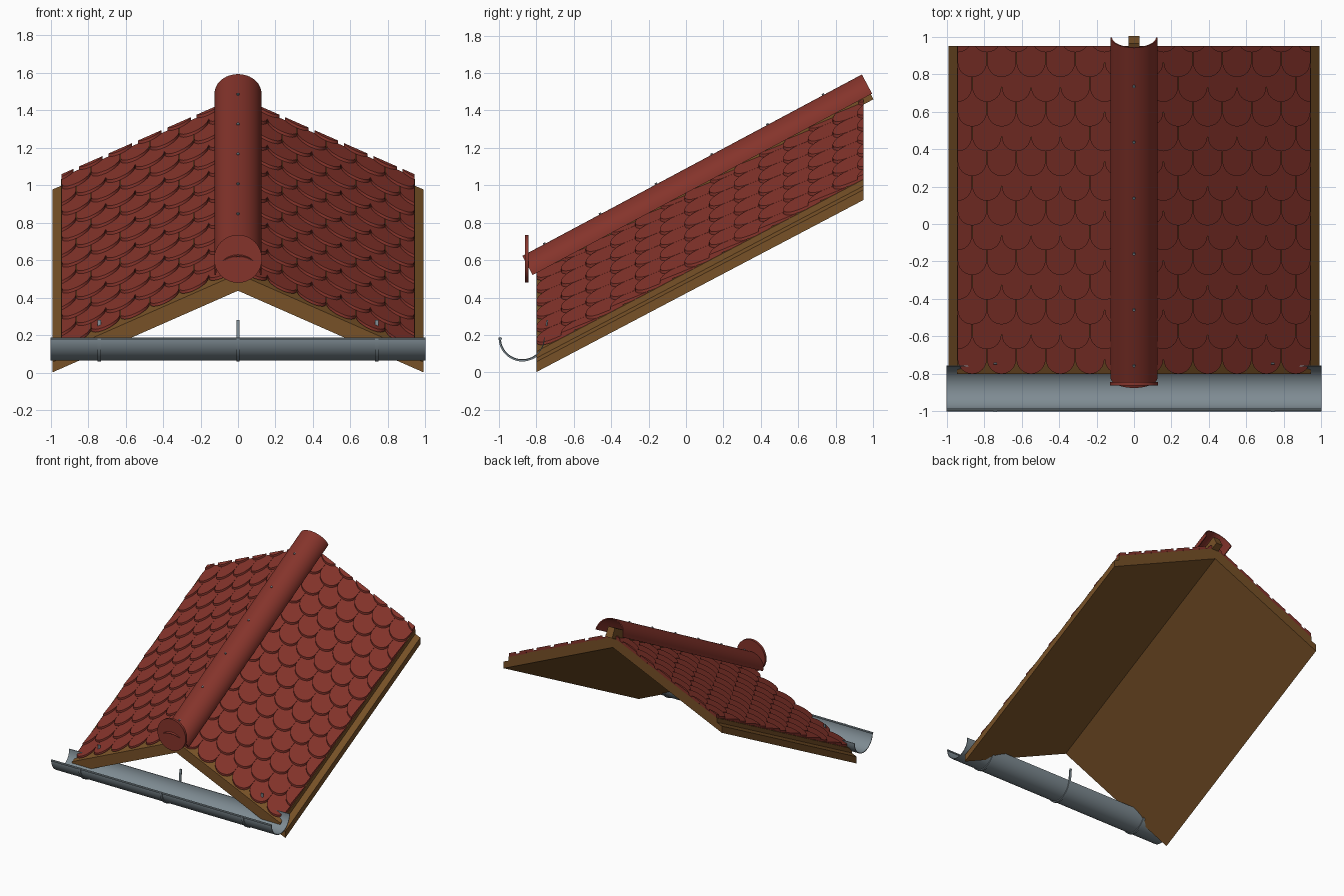
import bpy, bmesh, math
from math import sin, cos, pi

if "Cube" in bpy.data.objects:
    bpy.data.objects.remove(bpy.data.objects["Cube"])


def material(name, rgb):
    m = bpy.data.materials.new(name)
    m.diffuse_color = (*rgb, 1)
    m.use_nodes = True
    m.node_tree.nodes["Principled BSDF"].inputs["Base Color"].default_value = m.diffuse_color
    return m


CLAY = material("clay red", (0.235, 0.034, 0.024))
WOOD = material("wood brown", (0.185, 0.082, 0.02))
METAL = material("zinc grey", (0.21, 0.26, 0.29))


def finish(name, bm, mat, smooth=True):
    bmesh.ops.recalc_face_normals(bm, faces=bm.faces[:])
    me = bpy.data.meshes.new(name)
    bm.to_mesh(me)
    bm.free()
    me.materials.append(mat)
    if smooth:
        me.shade_smooth()
        me.set_sharp_from_angle(angle=math.radians(35))
    ob = bpy.data.objects.new(name, me)
    bpy.context.collection.objects.link(ob)
    return ob


def add_loft(bm, ring_a, ring_b):
    """Closed solid between two matching rings."""
    a = [bm.verts.new(p) for p in ring_a]
    b = [bm.verts.new(p) for p in ring_b]
    n = len(a)
    bm.faces.new(a)
    bm.faces.new(b[::-1])
    for i in range(n):
        j = (i + 1) % n
        bm.faces.new((a[i], b[i], b[j], a[j]))


def loft(name, ring_a, ring_b, mat, smooth=True):
    bm = bmesh.new()
    add_loft(bm, ring_a, ring_b)
    return finish(name, bm, mat, smooth)


# Sloped roof plane: height of the underside plus an offset
Y0, Y1 = -0.8, 0.95


def roof(x, y, h):
    return (x, y, 0.437 - 0.44 * abs(x) + 0.526 * (y - Y0) + h)


# Wooden deck boards, the upper one narrower
for name, w, h0, h1 in (("roof_deck", 0.99, 0, 0.055),
                        ("upper_deck", 0.945, 0.055, 0.09)):
    outline = [(-w, h0), (0, h0), (w, h0), (w, h1), (0, h1), (-w, h1)]
    loft(name, [roof(x, Y0, h) for x, h in outline],
         [roof(x, Y1, h) for x, h in outline], WOOD, False)

# Overlapping rounded tiles on one side, mirrored to the other
W, PITCH, LENGTH, THICK, SEG = 0.157, 0.132, 0.2, 0.016, 12


def add_tile(bm, xc, yl, a0, a1):
    r = W / 2
    pts = [(r * 0.99 * cos(a0 + (a1 - a0) * i / SEG),
            r + r * sin(a0 + (a1 - a0) * i / SEG)) for i in range(SEG + 1)]
    pts += [(pts[-1][0], LENGTH), (pts[0][0], LENGTH)]

    def place(u, d, t):
        return roof(xc + u, yl + d, 0.088 + THICK * (1 - d / PITCH) + t)
    add_loft(bm, [place(u, d, 0) for u, d in pts],
             [place(u, d, THICK) for u, d in pts])


bm = bmesh.new()
for row in range(14):
    y = Y0 + PITCH * row
    if row % 2 == 0:
        for k in range(6):
            add_tile(bm, W * (k + 0.5), y, pi, 2 * pi)
    else:
        for k in range(7):
            add_tile(bm, W * k, y, 1.5 * pi if k == 0 else pi,
                     1.5 * pi if k == 6 else 2 * pi)
bmesh.ops.bisect_plane(bm, geom=bm.verts[:] + bm.edges[:] + bm.faces[:],
                       plane_co=(0, Y1, 0), plane_no=(0, 1, 0), clear_outer=True)
bmesh.ops.holes_fill(bm, edges=[e for e in bm.edges if e.is_boundary], sides=0)
tiles = finish("roof_tiles", bm, CLAY)
tiles.modifiers.new("mirror", "MIRROR").use_mirror_merge = False

# Ridge frame: s runs up the ridge, n is perpendicular to it
TILT = math.atan2(0.97, 1.815)


def ridge(x, n, s):
    return (x, -0.82 + s * cos(TILT) - n * sin(TILT),
            0.52 + s * sin(TILT) + n * cos(TILT))


def half_ring(ro, ri, squash, start, end, n=24):
    """Closed outline of a thin arc."""
    ang = [start + (end - start) * i / n for i in range(n + 1)]
    return ([(ro * cos(a), squash * ro * sin(a)) for a in ang] +
            [(ri * cos(a), squash * ri * sin(a)) for a in ang[::-1]])


cap = half_ring(0.125, 0.117, 0.93, 0, pi)
loft("ridge_cap", [ridge(x, n, 0) for x, n in cap],
     [ridge(x, n, 2.058) for x, n in cap], CLAY)

beam = [(-0.03, -0.03), (0.03, -0.03), (0.03, 0.05), (-0.03, 0.05)]
loft("ridge_beam", [ridge(x, n, 0.05) for x, n in beam],
     [ridge(x, n, 2.05) for x, n in beam], WOOD, False)

# Round plate closing the front of the ridge
disc = [(0.128 * cos(2 * pi * i / 48), 0.607 + 0.128 * sin(2 * pi * i / 48))
        for i in range(48)]
loft("ridge_end_plate", [(x, -0.862, z) for x, z in disc],
     [(x, -0.842, z) for x, z in disc], CLAY)

# Screws along the ridge
bm = bmesh.new()
for k in range(6):
    s = 0.135 + k * 0.338
    hexa = [(0.008 * cos(pi * i / 3), 0.008 * sin(pi * i / 3)) for i in range(6)]
    add_loft(bm, [ridge(x, 0.11, s + d) for x, d in hexa],
             [ridge(x, 0.124, s + d) for x, d in hexa])
finish("ridge_screws", bm, METAL, False)

# Half-round gutter with a beaded front lip
GY, GZ = -0.875, 0.185
gutter = half_ring(0.12, 0.115, 1, pi, 2 * pi)
loft("gutter", [(-1, GY + y, GZ + z) for y, z in gutter],
     [(1, GY + y, GZ + z) for y, z in gutter], METAL)
bead = [(-0.992 + 0.008 * cos(pi * i / 4), 0.18 + 0.008 * sin(pi * i / 4))
        for i in range(8)]
loft("gutter_bead", [(-1, y, z) for y, z in bead],
     [(1, y, z) for y, z in bead], METAL)

# Gutter brackets: hoop under the gutter and an upright strap behind it
bm = bmesh.new()
hoop = half_ring(0.127, 0.119, 1, pi, 2 * pi)
strap = [(-0.756, 0.185), (-0.748, 0.185), (-0.738, 0.28), (-0.746, 0.28)]
for x in (-0.74, 0, 0.74):
    for prof in ([(GY + y, GZ + z) for y, z in hoop], strap):
        add_loft(bm, [(x - 0.009, y, z) for y, z in prof],
                 [(x + 0.009, y, z) for y, z in prof])
finish("gutter_brackets", bm, METAL)
